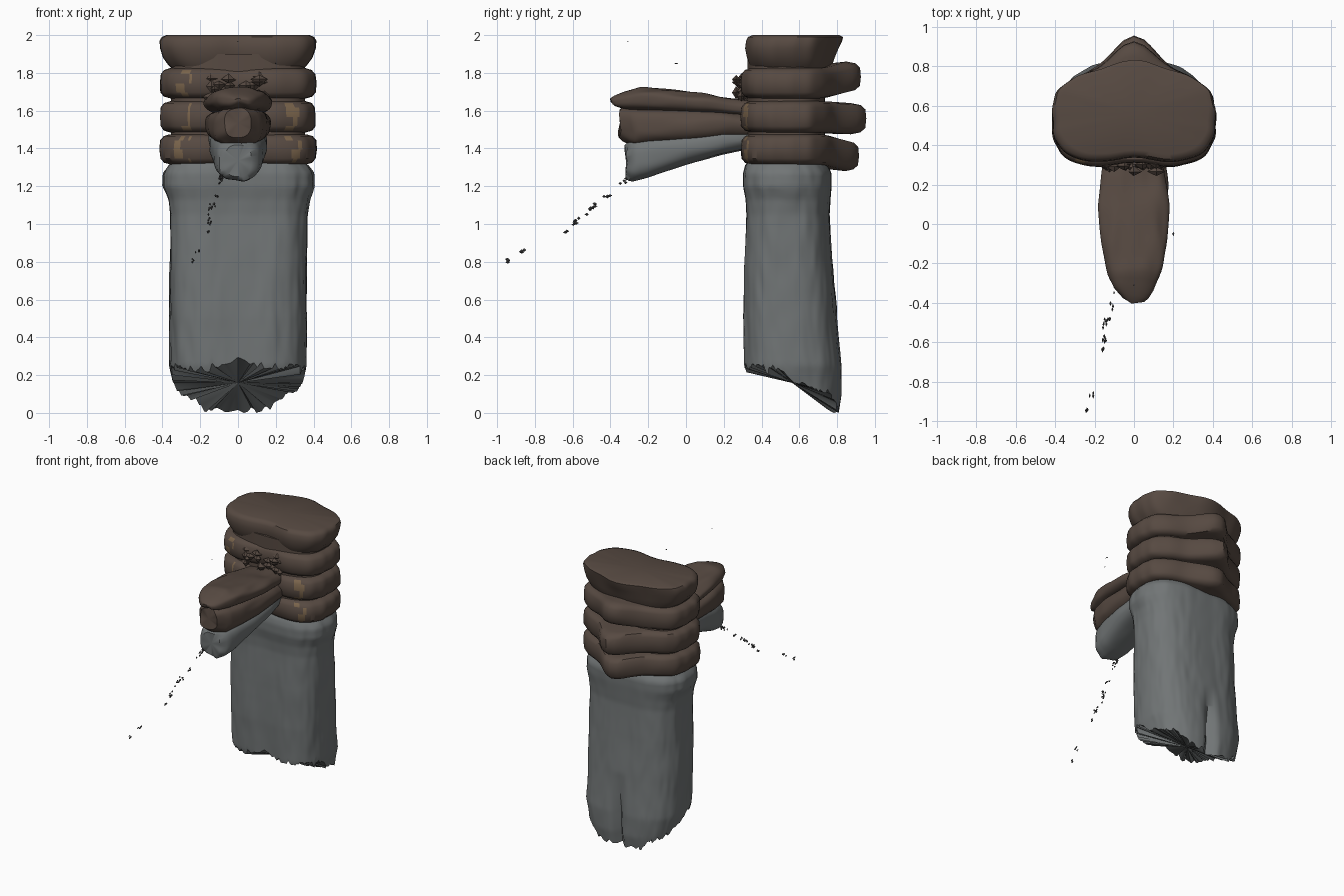
import bpy, math, random
from mathutils import Vector, noise

if "Cube" in bpy.data.objects:
    bpy.data.objects.remove(bpy.data.objects["Cube"])

random.seed(4)
SEG = 144


def material(name, rgb):
    m = bpy.data.materials.new(name)
    m.diffuse_color = (*rgb, 1)
    m.use_nodes = True
    m.node_tree.nodes["Principled BSDF"].inputs["Base Color"].default_value = m.diffuse_color
    return m


BROWN = material("dark_brown", (0.095, 0.068, 0.054))
OCHRE = material("worn_edge", (0.19, 0.125, 0.07))
GREY = material("worn_grey", (0.165, 0.178, 0.18))
DARK = material("dark_grey", (0.09, 0.09, 0.09))


def mesh_object(name, verts, faces, mats, angle=40):
    me = bpy.data.meshes.new(name)
    me.from_pydata(verts, [], faces)
    ob = bpy.data.objects.new(name, me)
    bpy.context.collection.objects.link(ob)
    for m in mats:
        me.materials.append(m)
    bpy.ops.object.select_all(action='DESELECT')
    ob.select_set(True)
    bpy.context.view_layer.objects.active = ob
    bpy.ops.object.mode_set(mode='EDIT')
    bpy.ops.mesh.select_all(action='SELECT')
    bpy.ops.mesh.normals_make_consistent(inside=False)
    bpy.ops.object.mode_set(mode='OBJECT')
    bpy.ops.object.shade_smooth_by_angle(angle=math.radians(angle))
    return ob


def loft(name, rows, mats, dents=(0, 0), angle=40):
    """Skin a stack of closed loops; dents push the end centres inwards."""
    n = len(rows[0])
    verts = [p for r in rows for p in r]
    faces = [(i * n + j, i * n + (j + 1) % n, (i + 1) * n + (j + 1) % n, (i + 1) * n + j)
             for i in range(len(rows) - 1) for j in range(n)]
    for row, base, d in ((rows[0], 0, dents[0]), (rows[-1], (len(rows) - 1) * n, dents[1])):
        c = sum((Vector(p) for p in row), Vector()) / n
        verts.append(c + Vector((0, 0, d)))
        faces += [(base + j, base + (j + 1) % n, len(verts) - 1) for j in range(n)]
    return mesh_object(name, verts, faces, mats, angle)


def spow(v, e):
    return math.copysign(abs(v) ** e, v)


def oval(hu, hv, n, seg=SEG):
    """Rounded-rectangle loop of half sizes hu, hv."""
    return [(hu * spow(math.cos(2 * math.pi * k / seg), 2 / n),
             hv * spow(math.sin(2 * math.pi * k / seg), 2 / n)) for k in range(seg)]


def lerp_table(table, t):
    for a, b in zip(table, table[1:]):
        if t <= b[0]:
            f = max(0, (t - a[0]) / (b[0] - a[0]))
            return [p + (q - p) * f for p, q in zip(a, b)]
    return list(table[-1])


def band_row(z, hx, yf, yb, lobe, shift):
    """One loop of a band: hollow front middle, lobe at the back middle."""
    row = []
    for x, y in oval(hx, (yb - yf) / 2, 3):
        side = y / ((yb - yf) / 2)
        g = math.exp(-(x / 0.14) ** 2)
        rough = 0.02 * noise.noise(Vector((x * 9, y * 9, z * 6)))
        s = 1 + rough + 0.006 * math.sin(y * 60)
        yy = (yf + yb) / 2 + y * s
        zz = z
        if side > 0:
            yy += lobe * g * side
            zz += shift * g * side
        else:
            yy += 0.035 * g * -side
        row.append((x * s, yy, zz))
    return row


# Stacked bands: profile as (height fraction, inset)
PROFILE = [(0, 0.055), (0.06, 0.022), (0.2, 0.004), (0.5, 0), (0.8, 0.004), (0.94, 0.022), (1, 0.055)]


def band(name, z0, z1, lobe, shift):
    rows = [band_row(z0 + (z1 - z0) * t, 0.412 - d, 0.275 + d, 0.775 - d * 0.6,
                     lobe * (1 - d * 5), shift) for t, d in PROFILE]
    ob = loft(name, rows, [BROWN, OCHRE])
    # worn light patches on the four corners
    for p in ob.data.polygons:
        c = p.center
        if 0.25 < abs(c.x) < 0.38 and c.y < 0.33 and noise.noise(c * 14) > 0.12:
            p.material_index = 1


band("upper_band", 1.665, 1.825, 0.15, 0.035)
band("middle_band", 1.485, 1.65, 0.18, -0.01)
band("lower_band", 1.315, 1.475, 0.14, -0.035)

# Top slab, flaring upwards
slab = [(1.815, 0.34, 0.34, 0.735, 0.03), (1.84, 0.365, 0.325, 0.745, 0.03), (1.88, 0.395, 0.31, 0.755, 0.03),
        (1.93, 0.41, 0.30, 0.765, 0.04), (1.97, 0.412, 0.305, 0.775, 0.05), (1.99, 0.40, 0.315, 0.78, 0.05),
        (2.0, 0.375, 0.34, 0.765, 0.045)]
loft("top_slab", [band_row(*s, 0) for s in slab], [BROWN], (0, -0.006))

# Core between the bands
loft("core", [[(x, 0.53 + y, z) for x, y in oval(0.355, 0.205, 3)] for z in (1.25, 1.6, 1.9)], [BROWN])

# Shaft: z, half width, front y, back y
SHAFT = [(0.0, 0.29, 0.36, 0.81), (0.1, 0.325, 0.33, 0.825), (0.25, 0.362, 0.295, 0.825), (0.5, 0.362, 0.29, 0.80),
         (0.8, 0.362, 0.295, 0.775), (1.05, 0.365, 0.305, 0.76), (1.13, 0.375, 0.30, 0.765), (1.2, 0.402, 0.288, 0.77),
         (1.27, 0.398, 0.288, 0.77), (1.31, 0.37, 0.30, 0.75), (1.34, 0.34, 0.32, 0.73)]


def hem(x, y, k):
    """Ragged bottom edge, higher at the sides and front."""
    z = 0.17 * min(1, abs(x) / 0.37) ** 2.5 + 0.24 * max(0, (0.68 - y) / 0.4) ** 1.4
    if y < 0.45:
        z += 0.07 * math.exp(-((x + 0.0) / 0.12) ** 2)
    z += 0.035 * noise.noise(Vector((x * 22, y * 22, 3))) + random.uniform(-0.018, 0.018)
    return max(0.0, z)


base = oval(0.34, 0.25, 2.8)
hems = [hem(x, 0.56 + y, k) for k, (x, y) in enumerate(base)]
rows = []
STEPS = 70
for i in range(STEPS + 1):
    row = []
    for k in range(SEG):
        z = hems[k] + (1.34 - hems[k]) * i / STEPS
        _, hx, yf, yb = lerp_table(SHAFT, z)
        u, v = oval_pt = (base[k][0] / 0.34, base[k][1] / 0.25)
        x, y = u * hx, v * (yb - yf) / 2
        # vertical drip streaks and, low at the back, a groove
        r = 0.028 * noise.noise(Vector((x * 9, y * 9, z * 1.6))) + 0.014 * noise.noise(Vector((x * 25, y * 25, z * 6)))
        y *= 1 + r
        if v > 0:
            y -= 0.06 * math.exp(-(x / 0.035) ** 2) * max(0, min(1, (0.55 - z) / 0.3))
        else:
            y += 0.02 * math.exp(-(x / 0.16) ** 2) * -v
        row.append((x * (1 + r), y + (yf + yb) / 2, z))
    rows.append(row)
loft("shaft", rows, [GREY], (0.0, 0), 50)


# Front projection: three tiers, sections as y, half width, bottom z, top z
def tier(name, sections, mat, n):
    rows = []
    steps = 28
    y0, y1 = sections[0][0], sections[-1][0]
    flip = [(-s[0], *s[1:]) for s in sections]
    for i in range(steps + 1):
        y = y0 + (y1 - y0) * i / steps
        _, hw, lo, hi = lerp_table(flip, -y)
        row = []
        for x, z in oval(hw, (hi - lo) / 2, n, 64):
            p = Vector((x, y, z + (lo + hi) / 2))
            q = noise.noise(Vector((p.x * 14, y * 4, p.z * 14))) * 0.012
            row.append((p.x * (1 + q * 5), y + 2 * q, p.z + q))
        rows.append(row)
    loft(name, rows, [mat])


tier("projection_top", [(0.34, 0.15, 1.57, 1.655), (0.2, 0.165, 1.575, 1.67), (0.08, 0.178, 1.58, 1.69),
                        (-0.1, 0.165, 1.59, 1.715), (-0.24, 0.14, 1.595, 1.725), (-0.33, 0.10, 1.61, 1.70),
                        (-0.38, 0.06, 1.62, 1.68), (-0.41, 0.015, 1.64, 1.66)], BROWN, 2.6)
tier("projection_middle", [(0.34, 0.15, 1.45, 1.60), (0.2, 0.17, 1.45, 1.605), (0.05, 0.172, 1.435, 1.61),
                           (-0.15, 0.155, 1.42, 1.615), (-0.28, 0.125, 1.41, 1.62), (-0.35, 0.07, 1.46, 1.61)], BROWN, 2.8)
tier("projection_bottom", [(0.34, 0.13, 1.40, 1.52), (0.2, 0.155, 1.37, 1.52), (0.0, 0.15, 1.315, 1.50),
                           (-0.2, 0.13, 1.245, 1.47), (-0.29, 0.11, 1.225, 1.45), (-0.32, 0.07, 1.25, 1.42)], GREY, 2.8)


def chips(name, pieces, mat):
    """Irregular fragments given as (centre, size vector)."""
    verts, faces = [], []
    for c, s in pieces:
        b = len(verts)
        for d in ((1, 0, 0), (0, 1, 0), (-1, 0, 0), (0, -1, 0), (0, 0, 1), (0, 0, -1)):
            verts.append([c[i] + d[i] * s[i] * random.uniform(0.6, 1.2) for i in range(3)])
        for i in range(4):
            faces += [(b + i, b + (i + 1) % 4, b + 4), (b + (i + 1) % 4, b + i, b + 5)]
    mesh_object(name, verts, faces, [mat], 20)


# Rubble where the projection joins the bands
chips("joint_rubble", [((random.uniform(-0.15, 0.15), random.uniform(0.26, 0.31), random.uniform(1.67, 1.79)),
                        (0.04, 0.025, 0.03)) for _ in range(22)], BROWN)

# Trail of loose fragments falling forwards: y, x, z
TRAIL = [(0.29, -0.09, 1.25), (0.5, -0.14, 1.085), (0.65, -0.155, 0.95), (0.87, -0.215, 0.86), (0.945, -0.228, 0.81)]
pieces = []
for centre, spread, count in ((0.31, 0.05, 16), (0.42, 0.02, 3), (0.50, 0.025, 10), (0.58, 0.03, 7),
                              (0.64, 0.015, 3), (0.86, 0.015, 3), (0.94, 0.008, 3)):
    for _ in range(count):
        y, x, z = lerp_table(TRAIL, centre + random.uniform(-spread, spread))
        pieces.append(((x + random.uniform(-0.015, 0.015), -y, z + random.uniform(-0.012, 0.012)),
                       (0.006, 0.012, 0.009)))
pieces += [((0.0, -0.31, 1.965), (0.004, 0.005, 0.003)), ((0.2, -0.05, 1.85), (0.006, 0.012, 0.004))]
chips("loose_fragments", pieces, DARK)
